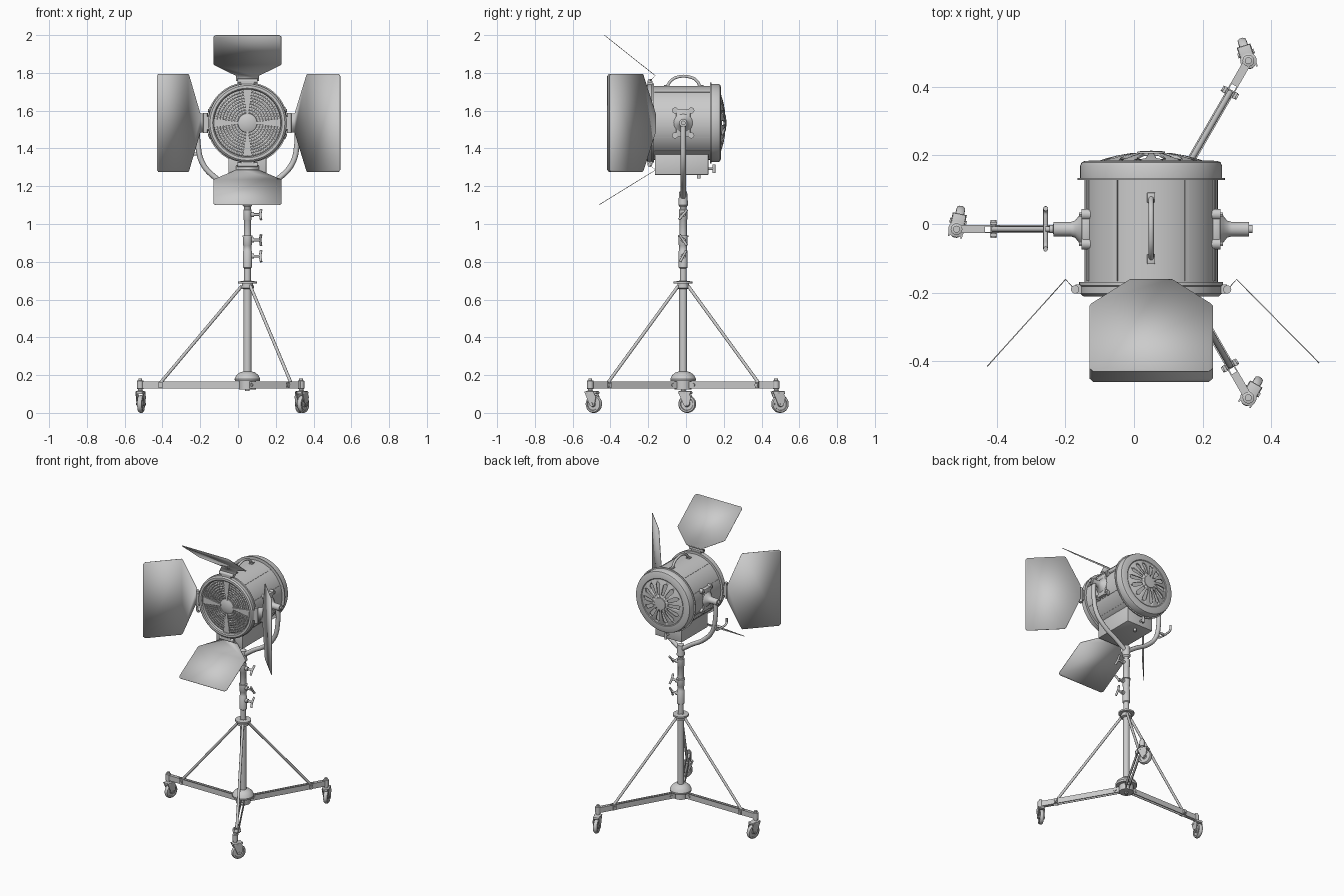
import bpy, bmesh
from math import sin, cos, pi, radians, atan2
from mathutils import Vector, Matrix

if "Cube" in bpy.data.objects:
    bpy.data.objects.remove(bpy.data.objects["Cube"])

CX, CY, CZ = 0.05, -0.015, 1.535      # stand axis and lamp axis height
LAMP = Vector((CX, 0, CZ))
Z = Vector((0, 0, 1))


def finish(name, bm, angle=35):
    bmesh.ops.recalc_face_normals(bm, faces=bm.faces)
    me = bpy.data.meshes.new(name)
    bm.to_mesh(me)
    bm.free()
    ob = bpy.data.objects.new(name, me)
    bpy.context.collection.objects.link(ob)
    bpy.ops.object.select_all(action='DESELECT')
    ob.select_set(True)
    bpy.context.view_layer.objects.active = ob
    bpy.ops.object.shade_smooth_by_angle(angle=radians(angle))
    return ob


def lathe(name, prof, loc, axis=Z, seg=32, closed=False):
    """Spin (radius, height) points about an axis."""
    bm = bmesh.new()
    rings = [[bm.verts.new((r * cos(2*pi*i/seg), r * sin(2*pi*i/seg), h)) for i in range(seg)]
             for r, h in prof]
    pairs = list(zip(rings, rings[1:])) + ([(rings[-1], rings[0])] if closed else [])
    for a, b in pairs:
        for i in range(seg):
            j = (i + 1) % seg
            bm.faces.new((a[i], a[j], b[j], b[i]))
    bmesh.ops.remove_doubles(bm, verts=bm.verts, dist=1e-6)
    rot = Z.rotation_difference(Vector(axis)).to_matrix().to_4x4()
    bm.transform(Matrix.Translation(loc) @ rot)
    return finish(name, bm)


def rod(name, p, q, r, seg=16):
    p, q = Vector(p), Vector(q)
    d = (q - p).length
    return lathe(name, [(0, 0), (r, 0), (r, d), (0, d)], p, (q - p).normalized(), seg)


def box(name, loc, size, rot=None, bevel=0.0):
    bm = bmesh.new()
    bmesh.ops.create_cube(bm, size=1, matrix=Matrix.Diagonal((*size, 1)))
    if bevel:
        bmesh.ops.bevel(bm, geom=bm.edges[:], offset=bevel, segments=2, affect='EDGES', profile=0.5)
    bm.transform(Matrix.Translation(loc) @ (rot or Matrix()))
    return finish(name, bm)


def tube(name, pts, r):
    cu = bpy.data.curves.new(name, 'CURVE')
    cu.dimensions, cu.bevel_depth, cu.bevel_resolution = '3D', r, 3
    cu.resolution_u, cu.use_fill_caps = 8, True
    sp = cu.splines.new('BEZIER')
    sp.bezier_points.add(len(pts) - 1)
    for b, p in zip(sp.bezier_points, pts):
        b.co, b.handle_left_type, b.handle_right_type = p, 'AUTO', 'AUTO'
    ob = bpy.data.objects.new(name, cu)
    bpy.context.collection.objects.link(ob)
    bpy.ops.object.select_all(action='DESELECT')
    ob.select_set(True)
    bpy.context.view_layer.objects.active = ob
    bpy.ops.object.convert(target='MESH')


def polar(r, a, z=0):
    return Vector((CX + r * cos(a), CY + r * sin(a), z))


# --- centre column with telescoping sleeves and clamp handles
lathe("column", [(0, .115), (.012, .115), (.012, .13), (.021, .13), (.021, .70), (.018, .70), (.018, .765),
                 (.024, .77), (.024, .855), (.021, .86), (.021, .885), (.024, .89), (.024, .93), (.027, .932),
                 (.027, .938), (.019, .94), (.019, 1.02), (.022, 1.025), (.022, 1.075), (.018, 1.08),
                 (.018, 1.09), (.026, 1.10), (.021, 1.17), (.0, 1.18)], (CX, CY, 0))
lathe("brace_collar", [(.02, .655), (.035, .66), (.035, .675), (.03, .675), (.03, .685), (.05, .685),
                       (.05, .696), (.02, .698)], (CX, CY, 0))
lathe("base_hub", [(0, .125), (.045, .125), (.045, .168), (.066, .168), (.068, .18), (.058, .2),
                   (.04, .214), (.02, .22)], (CX, CY, 0))
for i, (z, tilt) in enumerate([(.83, .5), (.915, -.6), (1.05, .7)]):
    rod(f"clamp_screw_{i}", (CX, CY, z), (CX + .07, CY, z), .007)
    t = Vector((0, sin(tilt), cos(tilt))) * .034
    c = Vector((CX + .072, CY, z))
    tube(f"clamp_wing_{i}", [c - t, c + Vector((-.004, 0, 0)), c + t], .007)
    lathe(f"clamp_boss_{i}", [(0, .015), (.013, .015), (.013, .036), (0, .036)], (CX, CY, z), (1, 0, 0), 16)

# --- three legs, each twin rails with brace and caster; yaw is the caster swivel
for n, (deg, yaw) in enumerate([(180, 78), (60, 108), (-60, 60)]):
    a = radians(deg)
    rot = Matrix.Rotation(a, 4, 'Z')
    side = Vector((-sin(a), cos(a), 0))
    for s in (-1, 1):
        box(f"leg_rail_{n}_{s}", polar(.305, a, .148) + side * s * .010, (.55, .004, .036), rot)
    box(f"leg_top_web_{n}", polar(.53, a, .148), (.09, .02, .034), rot)
    rod(f"brace_{n}", polar(.46, a, .16), polar(.03, a, .672), .0085, 12)
    for r, w in ((.07, .018), (.46, .026)):
        rod(f"leg_bolt_{n}_{r}", polar(r, a, .148) - side * w, polar(r, a, .148) + side * w, .009, 12)
    for s in (-1, 1):
        box(f"brace_clamp_{n}_{s}", polar(.46, a, .148) + side * s * .017, (.02, .008, .03), rot)
    # caster: stem, fork and wheel
    p = polar(.568, a)
    lathe(f"caster_stem_{n}", [(0, .182), (.01, .182), (.01, .172), (.017, .17), (.017, .128), (.012, .126),
                               (.012, .118), (.024, .114), (.024, .1), (0, .1)], p, Z, 20)
    y = radians(yaw)
    d, sd = Vector((cos(y), sin(y), 0)), Vector((-sin(y), cos(y), 0))
    c = p + d * .022 + Vector((0, 0, .047))
    lathe(f"caster_wheel_{n}", [(0, -.009), (.012, -.013), (.016, -.008), (.032, -.008), (.034, -.013),
                                (.043, -.012), (.047, -.005), (.047, .005), (.043, .012), (.034, .013),
                                (.032, .008), (.016, .008), (.012, .013), (0, .009)], c, sd, 32)
    for s in (-1, 1):
        bm = bmesh.new()
        prof = [(-.024, .112), (.03, .112), (.046, .085), (.036, .04), (.022, .033), (.008, .04)]
        f = bm.faces.new([bm.verts.new(p + d * u + sd * s * .016 + Vector((0, 0, v))) for u, v in prof])
        ext = bmesh.ops.extrude_face_region(bm, geom=[f])
        bmesh.ops.translate(bm, vec=sd * s * .005, verts=[v for v in ext['geom'] if isinstance(v, bmesh.types.BMVert)])
        finish(f"caster_fork_{n}_{s}", bm)
    box(f"caster_cover_{n}", p + d * .015 + Vector((0, 0, .107)), (.062, .04, .016), Matrix.Rotation(y, 4, 'Z'), .005)
    rod(f"caster_axle_{n}", c - sd * .025, c + sd * .025, .007, 12)

# --- yoke, trunnions and side brackets, mirrored left and right
for s, tag in ((-1, "left"), (1, "right")):
    tube(f"yoke_arm_{tag}", [(CX + s * x, CY, z) for x, z in
                             [(.262, 1.55), (.262, 1.42), (.237, 1.32), (.17, 1.245), (.08, 1.19), (0, 1.135)]], .0145)
    lathe(f"trunnion_{tag}", [(0, .17), (.05, .2), (.04, .21), (.025, .222), (.021, .235), (.021, .285),
                              (.012, .286), (.012, .296), (0, .296)], (CX, CY, CZ), (s, 0, 0), 24)
    box(f"side_bracket_{tag}", (CX + s * .188, CY, CZ), (.03, .075, .15), None, .006)
    for sy in (-1, 1):
        for sz in (-1, 1):
            p = Vector((CX + s * .17, CY + sy * .043, CZ + sz * .066))
            rod(f"bracket_lobe_{tag}_{sy}_{sz}", p, p + Vector((s * .033, 0, 0)), .016)
            rod(f"bracket_bolt_{tag}_{sy}_{sz}", p, p + Vector((s * .04, 0, 0)), .007, 6)
# cable hanger on the left arm
rod("hanger_stub", (CX - .25, CY, 1.37), (-.258, CY, 1.37), .008)
tube("cable_hanger", [(-.258, -.073, 1.41), (-.258, -.068, 1.375), (-.258, -.04, 1.368), (-.258, .015, 1.368),
                      (-.258, .04, 1.375), (-.258, .045, 1.41)], .007)

# --- lamp housing
lathe("housing", [(.14, -.17), (.195, -.17), (.195, .135), (0, .135)], LAMP, (0, 1, 0), 64)
lathe("front_ring", [(.176, -.185), (.178, -.205), (.184, -.211), (.198, -.211), (.207, -.203), (.207, -.182),
                     (.210, -.180), (.210, -.170), (.176, -.170)], LAMP, (0, 1, 0), 64, True)
lathe("rear_cap", [(.19, .128), (.215, .128), (.215, .134), (.207, .135), (.207, .17), (.203, .18), (.194, .184),
                   (.16, .186), (.155, .182), (.15, .182)], LAMP, (0, 1, 0), 64)
for i, deg in enumerate((20, 58, -22, -52, 160, 122, 202, 232)):
    a = radians(deg)
    box(f"housing_rib_{i}", LAMP + Vector((.195 * cos(a), -.017, .195 * sin(a))), (.006, .3, .014),
        Matrix.Rotation(-a, 4, 'Y'))

# rear vent dome with radial slots
dome = lathe("vent_dome", [(.155, .184), (.13, .192), (.10, .2), (.06, .207), (.0, .21),
                           (.0, .202), (.06, .199), (.10, .192), (.13, .184), (.155, .178)], LAMP, (0, 1, 0), 64, True)
bm = bmesh.new()
for k in range(14):
    a = 2 * pi * k / 14
    e, t = Vector((cos(a), 0, sin(a))), Vector((-sin(a), 0, cos(a)))
    outline = [LAMP + e * (.122 + .0135 * cos(q)) + t * .0135 * sin(q) for q in [-pi/2 + pi*i/8 for i in range(9)]]
    outline += [LAMP + e * (.065 + .008 * cos(q)) + t * .008 * sin(q) for q in [pi/2 + pi*i/6 for i in range(7)]]
    lo = [bm.verts.new(p + Vector((0, .15, 0))) for p in outline]
    hi = [bm.verts.new(p + Vector((0, .25, 0))) for p in outline]
    bm.faces.new(lo)
    bm.faces.new(hi[::-1])
    for i in range(16):
        bm.faces.new((lo[i], lo[(i+1) % 16], hi[(i+1) % 16], hi[i]))
cutter = finish("vent_cutter", bm)
mod = dome.modifiers.new("slots", 'BOOLEAN')
mod.operation, mod.object = 'DIFFERENCE', cutter
bpy.context.view_layer.objects.active = dome
bpy.ops.object.modifier_apply(modifier="slots")
bpy.data.objects.remove(cutter)
lathe("vent_hub", [(.042, .205), (.04, .212), (0, .214)], LAMP, (0, 1, 0))

# stepped lens, studs and four tapered spokes
prof = [(0, -.202), (.03, -.2), (.05, -.192)]
for k in range(8):
    r = .052 + k * .0155
    prof += [(r, -.186), (r + .008, -.191), (r + .0155, -.187)]
lathe("lens", prof, LAMP, (0, 1, 0), 64)
bm = bmesh.new()
for k in range(8):
    r = .06 + k * .0152
    n = int(2 * pi * r / .014)
    for i in range(n):
        a = 2 * pi * i / n
        if abs((a + pi/4) % (pi/2) - pi/4) > .14:
            m = (Matrix.Translation(LAMP + Vector((r * cos(a), -.191, r * sin(a)))) @ Matrix.Rotation(-a, 4, 'Y'))
            bmesh.ops.create_cube(bm, size=.0075, matrix=m)
finish("lens_studs", bm)
bm = bmesh.new()
for k in range(4):
    e, t = Vector((cos(k*pi/2), 0, sin(k*pi/2))), Vector((-sin(k*pi/2), 0, cos(k*pi/2)))
    vs = [[bm.verts.new(LAMP + e * u + t * v + Vector((0, y, 0))) for u, v in
           ((.045, -.006), (.176, -.024), (.176, .024), (.045, .006))] for y in (-.197, -.185)]
    bm.faces.new(vs[0])
    for i in range(4):
        bm.faces.new((vs[0][i], vs[0][(i+1) % 4], vs[1][(i+1) % 4], vs[1][i]))
finish("lens_spokes", bm)

# --- barn doors: angle round the lens, outer radius, outer y, half width
for name, deg, ro, yo, hw in (("right", 0, .492, -.405, .26), ("top", 90, .465, -.43, .18),
                              ("left", 180, .48, -.415, .26), ("bottom", 270, .435, -.46, .18)):
    a = radians(deg)
    e, t = Vector((cos(a), 0, sin(a))), Vector((-sin(a), 0, cos(a)))
    hinge = LAMP + e * .25 + Vector((0, -.16, 0))
    out = LAMP + e * ro + Vector((0, yo, 0)) - hinge
    c = .05 if hw > .2 else .06
    half = [(c, 0), (hw - .006, .265), (hw, .29), (hw, .965), (hw - .012, 1)]
    bm = bmesh.new()
    pts = half + [(-u, v) for u, v in half[::-1]]
    bm.faces.new([bm.verts.new(hinge + t * u + out * v) for u, v in pts])
    back = [LAMP + e * .222 + Vector((0, -.19, 0)) + t * u for u in (-c, c)]     # folded hinge flap
    bm.faces.new([bm.verts.new(p) for p in (hinge - t * c, hinge + t * c, back[1], back[0])])
    bmesh.ops.remove_doubles(bm, verts=bm.verts, dist=1e-5)
    ob = finish(f"barn_door_{name}", bm)
    ob.modifiers.new("sheet", 'SOLIDIFY').thickness = .003
    p = LAMP + e * .222 + Vector((0, -.191, 0))
    rod(f"door_hinge_{name}", p - t * .052, p + t * .052, .012)
    box(f"door_mount_{name}", LAMP + e * .211 + Vector((0, -.19, 0)), (.02, .026, .07), Matrix.Rotation(-a, 4, 'Y'))

# --- carry handle, ballast box and its knobs
tube("carry_handle", [(CX, y, z) for y, z in ((-.1, 1.73), (-.078, 1.76), (-.045, 1.778), (.02, 1.778),
                                              (.055, 1.76), (.075, 1.73))], .008)
for i, y in enumerate((-.102, .077)):
    box(f"handle_foot_{i}", (CX, y, 1.731), (.024, .03, .01), None, .003)
box("lower_box", (CX, -.023, 1.32), (.2, .283, .12), None, .003)
rod("box_bottom_knob", (CX, .068, 1.265), (CX, .068, 1.242), .01)
rod("box_rear_screw", (CX, .11, 1.292), (CX, .15, 1.292), .006)
rod("box_rear_knob", (CX, .148, 1.27), (CX, .148, 1.314), .008)
